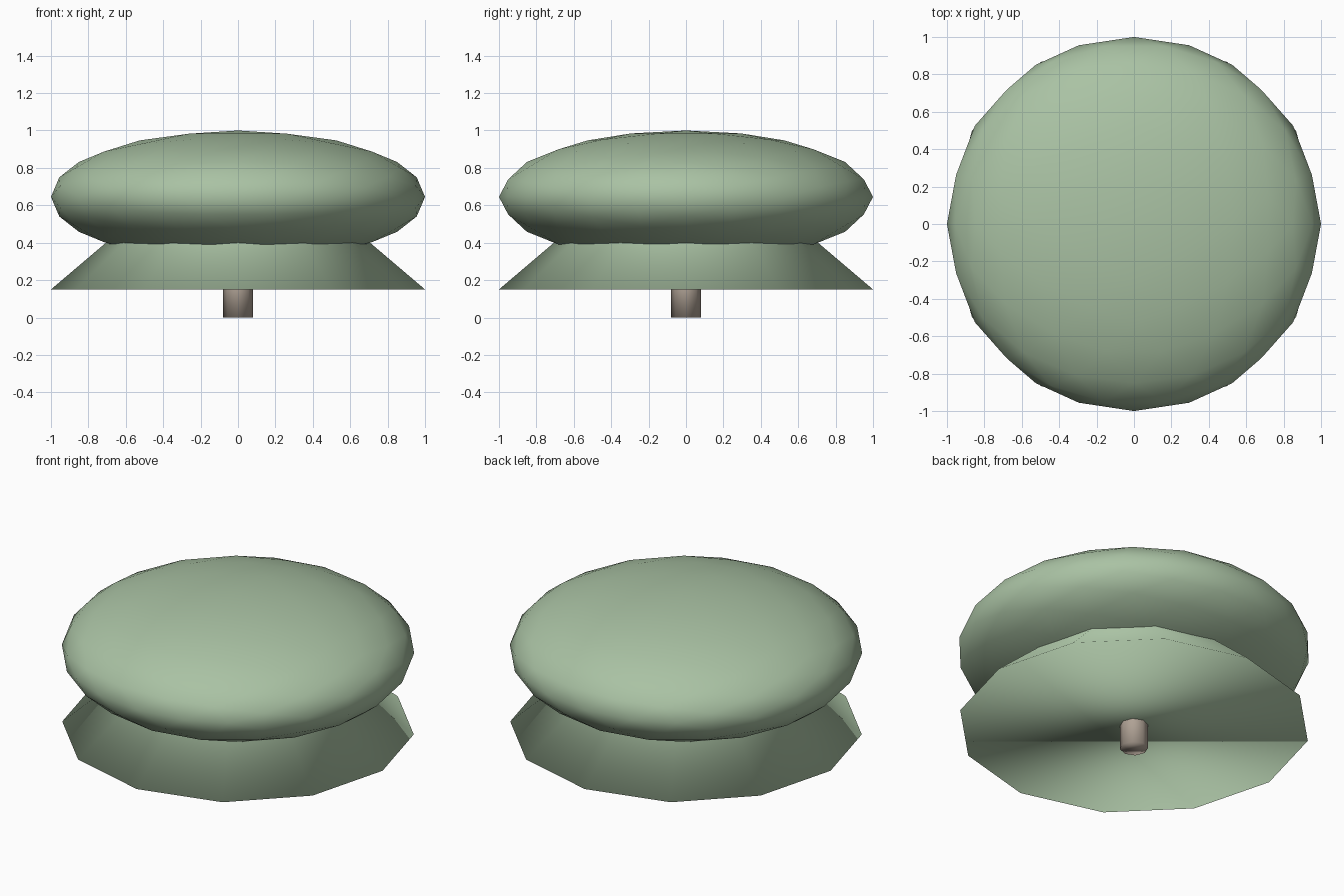
import bpy, bmesh, math
from mathutils import Matrix

if "Cube" in bpy.data.objects:
    bpy.data.objects.remove(bpy.data.objects["Cube"])


def material(name, color):
    mat = bpy.data.materials.new(name)
    mat.diffuse_color = color
    mat.use_nodes = True
    mat.node_tree.nodes["Principled BSDF"].inputs["Base Color"].default_value = mat.diffuse_color
    return mat


def add_part(name, bm, mat):
    """Turn a bmesh into a fully smooth-shaded object."""
    for face in bm.faces:
        face.smooth = True
    mesh = bpy.data.meshes.new(name)
    bm.to_mesh(mesh)
    bm.free()
    mesh.materials.append(mat)
    obj = bpy.data.objects.new(name, mesh)
    bpy.context.collection.objects.link(obj)
    return obj


def cone(sides, r_bottom, r_top, z0, z1):
    """Capped cone whose first corner lies on an axis."""
    bm = bmesh.new()
    bmesh.ops.create_cone(bm, cap_ends=True, segments=sides,
                          radius1=r_bottom, radius2=r_top, depth=z1 - z0,
                          matrix=Matrix.Translation((0, 0, (z0 + z1) / 2)))
    bmesh.ops.remove_doubles(bm, verts=bm.verts, dist=1e-5)
    return bm


leaf = material("leaf_green", (0.40, 0.54, 0.37, 1))
bark = material("bark_brown", (0.43, 0.36, 0.30, 1))

# Short trunk reaching up into the foliage
add_part("trunk", cone(8, 0.08, 0.08, 0.0, 0.3), bark)

# Lower twelve-sided foliage cone
add_part("lower_foliage", cone(12, 1.0, 0.0, 0.15, 1.0), leaf)

# Upper flattened icosphere, turned so that an edge lies across the top
bm = bmesh.new()
bmesh.ops.create_icosphere(bm, subdivisions=3, radius=1.0)
tilt = math.atan(2) / 2
bm.transform(Matrix.Translation((0, 0, 0.645))
             @ Matrix.Diagonal((1, 1, 0.355, 1))
             @ Matrix.Rotation(math.pi / 2, 4, 'Z')
             @ Matrix.Rotation(-tilt, 4, 'Y'))
add_part("upper_foliage", bm, leaf)
